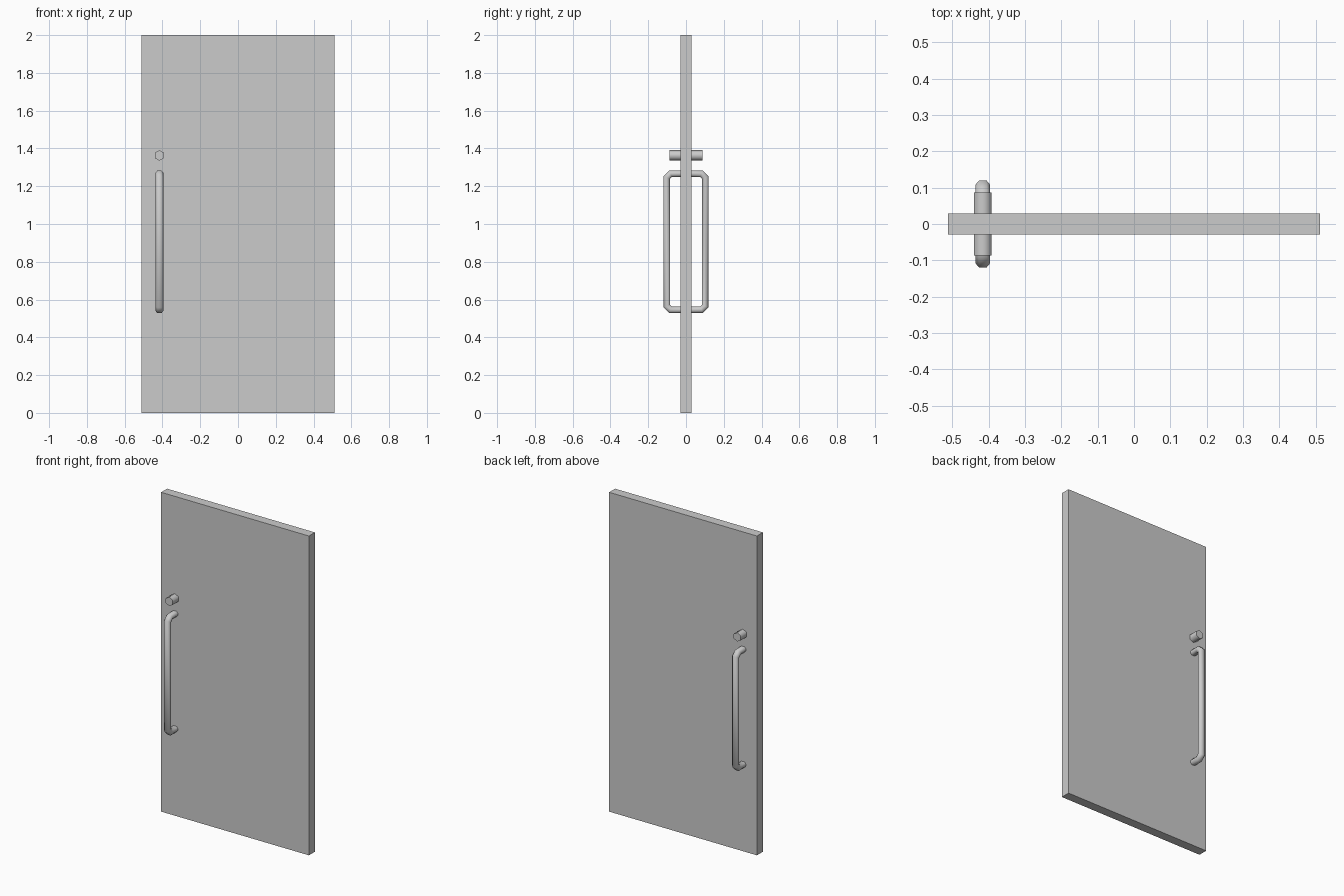
import bpy, bmesh, math
from mathutils import Vector

if "Cube" in bpy.data.objects:
    bpy.data.objects.remove(bpy.data.objects["Cube"])

HX = -0.416          # handle and lock centre line
FACE = 0.0295        # half the door thickness


def loft(name, rings):
    """Skin a list of equal-sized rings and cap both ends."""
    bm = bmesh.new()
    vr = [[bm.verts.new(p) for p in r] for r in rings]
    n = len(vr[0])
    for a, b in zip(vr, vr[1:]):
        for i in range(n):
            j = (i + 1) % n
            bm.faces.new((a[i], a[j], b[j], b[i]))
    bm.faces.new(vr[0])
    bm.faces.new(vr[-1])
    bmesh.ops.recalc_face_normals(bm, faces=bm.faces)
    me = bpy.data.meshes.new(name)
    bm.to_mesh(me)
    bm.free()
    ob = bpy.data.objects.new(name, me)
    bpy.context.collection.objects.link(ob)
    bpy.ops.object.select_all(action='DESELECT')
    bpy.context.view_layer.objects.active = ob
    ob.select_set(True)
    bpy.ops.object.shade_smooth_by_angle(angle=math.radians(62))
    return ob


def sweep(name, path, section):
    """Sweep a section along a path in the yz plane with mitred joints."""
    pts = [Vector(p) for p in path]
    rings = []
    for i, p in enumerate(pts):
        d0 = (p - pts[max(i - 1, 0)]).normalized()
        d1 = (pts[min(i + 1, len(pts) - 1)] - p).normalized()
        t = (d0 + d1).normalized()
        ref = d1 if d1.length else d0
        k = 1 / t.dot(ref)
        nrm = Vector((-t.y, t.x)) * k
        rings.append([(HX + u, p.x + nrm.x * v, p.y + nrm.y * v) for u, v in section])
    return loft(name, rings)


# Door slab
bpy.ops.mesh.primitive_cube_add(size=1, location=(0, 0, 1))
door = bpy.context.object
door.name = "door_panel"
door.scale = (1.024, 2 * FACE, 2)
bpy.ops.object.transform_apply(location=True, scale=True)

# Rounded bar cross-section: width along x, depth along the path normal
a, b, c, d = 0.0205, 0.011, 0.017, 0.0055
bar = [(a, d), (b, c), (-b, c), (-a, d), (-a, -d), (-b, -c), (b, -c), (a, -d)]

for s, side in ((-1, "front"), (1, "back")):
    # Pull handle with chamfered corners
    y, z0, z1, ch = 0.102, 0.545, 1.266, 0.02
    path = [(0.025, z0), (y - ch, z0), (y, z0 + ch),
            (y, z1 - ch), (y - ch, z1), (0.025, z1)]
    sweep("pull_handle_" + side, [(s * py, pz) for py, pz in path], bar)

    # Hexagonal lock cylinder
    hexa = [(0.028 * math.sin(k * math.pi / 3), 0.028 * math.cos(k * math.pi / 3))
            for k in range(6)]
    loft("lock_cylinder_" + side,
         [[(HX + u, s * py, 1.363 + v) for u, v in hexa] for py in (0.025, 0.087)])
